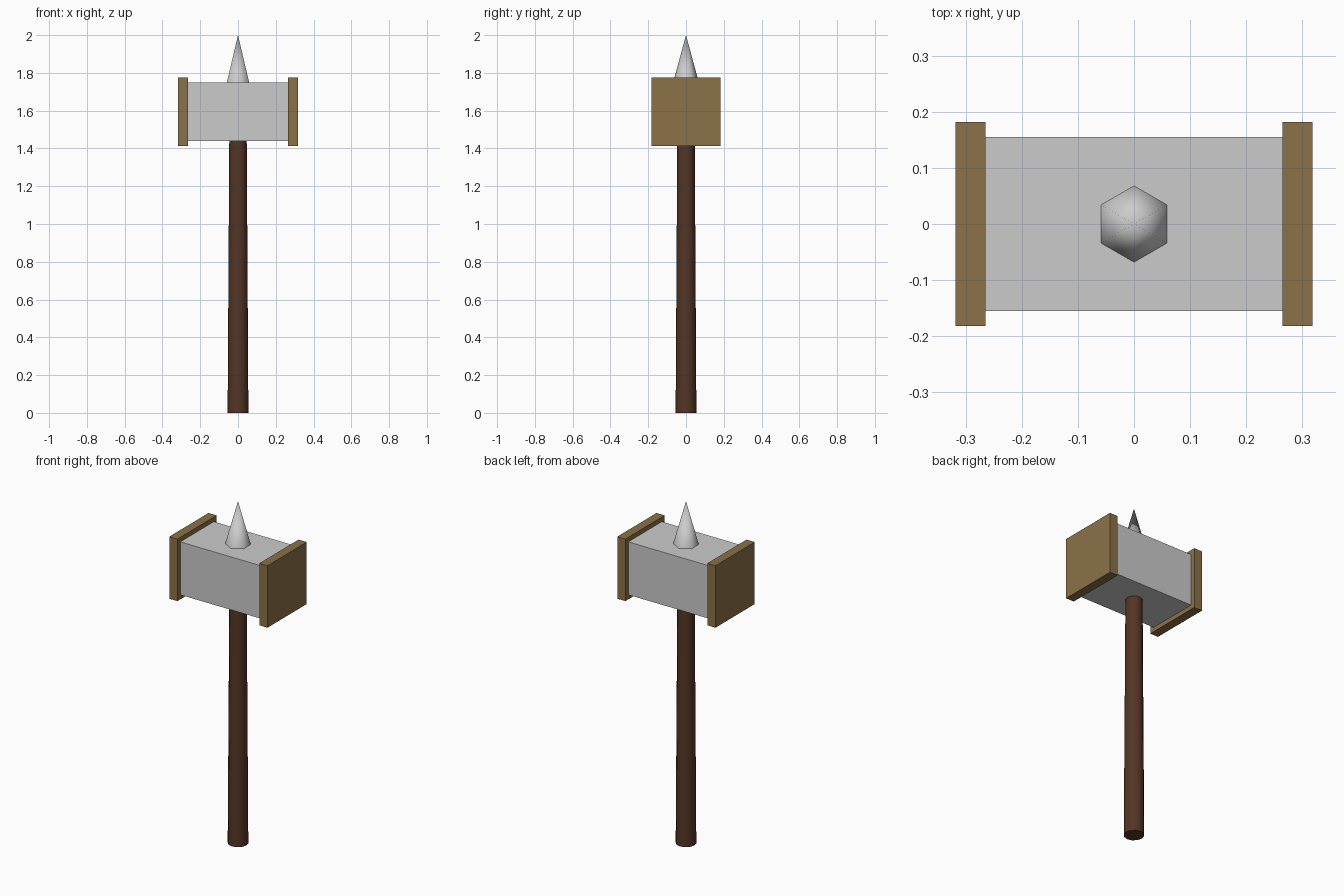
import bpy
from math import radians

if "Cube" in bpy.data.objects:
    bpy.data.objects.remove(bpy.data.objects["Cube"])


def material(name, color):
    m = bpy.data.materials.new(name)
    m.diffuse_color = (*color, 1)
    m.use_nodes = True
    m.node_tree.nodes["Principled BSDF"].inputs["Base Color"].default_value = m.diffuse_color
    return m


def box(name, center, size, mat=None):
    bpy.ops.mesh.primitive_cube_add(size=1, location=center)
    o = bpy.context.object
    o.name = name
    o.scale = size
    bpy.ops.object.transform_apply(location=False, rotation=False, scale=True)
    if mat:
        o.data.materials.append(mat)
    return o


def taper(name, sides, r1, r2, z0, z1, mat=None):
    bpy.ops.mesh.primitive_cone_add(vertices=sides, radius1=r1, radius2=r2,
                                    depth=z1 - z0, location=(0, 0, (z0 + z1) / 2))
    o = bpy.context.object
    o.name = name
    bpy.ops.object.shade_smooth_by_angle(angle=radians(62))
    if mat:
        o.data.materials.append(mat)
    return o


wood = material("dark_wood", (0.09, 0.036, 0.018))
brass = material("brass", (0.26, 0.165, 0.065))

HEAD_Z = 1.595

# Slightly tapered shaft, ending inside the head
taper("handle", 12, 0.055, 0.046, 0, 1.48, wood)

# Hammer head block
box("head_block", (0, 0, HEAD_Z), (0.53, 0.31, 0.31))

# Striking plates at both ends
for side, label in ((-1, "left"), (1, "right")):
    box(label + "_striking_plate", (side * 0.2915, 0, HEAD_Z),
        (0.053, 0.363, 0.363), brass)

# Six-sided spike on top
taper("top_spike", 6, 0.068, 0, 1.75, 2.0)
